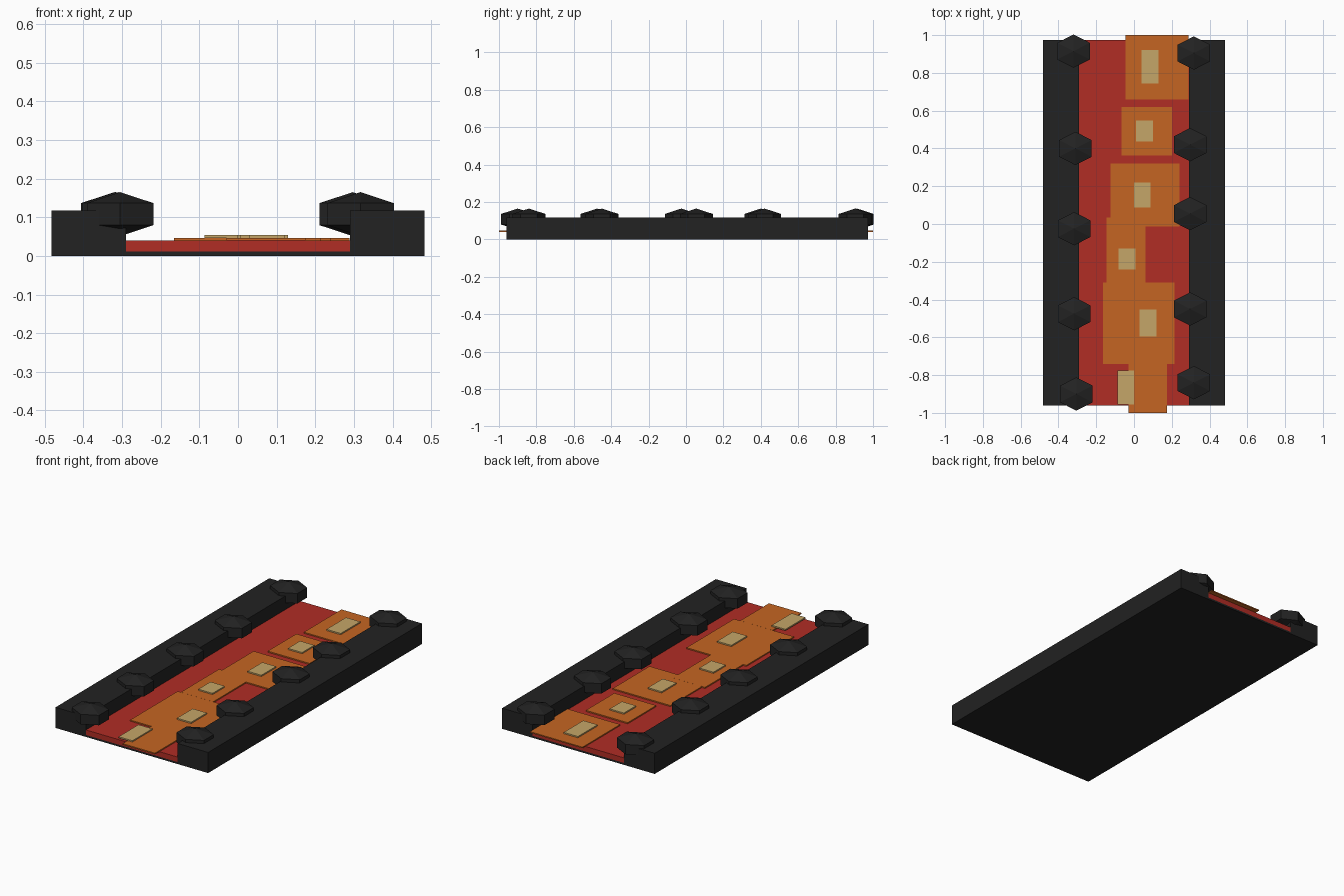
import bpy
import bmesh
from mathutils import Matrix

if "Cube" in bpy.data.objects:
    bpy.data.objects.remove(bpy.data.objects["Cube"], do_unlink=True)


def material(name, rgb):
    mat = bpy.data.materials.new(name)
    mat.use_nodes = True
    mat.diffuse_color = (*rgb, 1)
    mat.node_tree.nodes["Principled BSDF"].inputs["Base Color"].default_value = (*rgb, 1)
    return mat


charcoal = material("charcoal", (0.016, 0.016, 0.016))
red = material("molten red", (0.44, 0.026, 0.018))
orange = material("hot orange", (0.56, 0.13, 0.016))
tan = material("pale tan", (0.56, 0.38, 0.14))


def finish(name, bm, mat):
    mesh = bpy.data.meshes.new(name)
    bm.to_mesh(mesh)
    bm.free()
    mesh.materials.append(mat)
    obj = bpy.data.objects.new(name, mesh)
    bpy.context.collection.objects.link(obj)
    return obj


def box(name, x0, x1, y0, y1, z0, z1, mat):
    bm = bmesh.new()
    size = (x1 - x0, y1 - y0, z1 - z0)
    middle = ((x0 + x1) / 2, (y0 + y1) / 2, (z0 + z1) / 2)
    bmesh.ops.create_cube(bm, size=1, matrix=Matrix.Translation(middle) @ Matrix.Diagonal((*size, 1)))
    return finish(name, bm, mat)


def rock(name, x, y):
    # Six-sided boulder with a vertical band and shallow pointed caps
    bm = bmesh.new()
    place = Matrix.Translation((x, y, 0.108)) @ Matrix.Diagonal((0.115, 0.102, 0.057, 1))
    bmesh.ops.create_uvsphere(bm, u_segments=6, v_segments=3, radius=1, matrix=place)
    return finish(name, bm, charcoal)


# Base, channel bed and the two banks
FRONT, BACK, INNER, OUTER = -0.96, 0.973, 0.29, 0.483
box("base", -OUTER, OUTER, FRONT, BACK, 0, 0.011, charcoal)
box("channel_bed", -INNER, INNER, FRONT, BACK, 0.011, 0.04, red)
box("right_bank", -OUTER, -INNER, FRONT, BACK, 0.011, 0.118, charcoal)
box("left_bank", INNER, OUTER, FRONT, BACK, 0.011, 0.118, charcoal)

# Thin orange slabs along the channel: x0, x1, y0, y1
slabs = [
    (-0.045, 0.288, 0.66, 1.0),
    (-0.065, 0.2, 0.362, 0.62),
    (-0.125, 0.24, -0.013, 0.32),
    (-0.145, 0.06, -0.31, 0.035),
    (-0.165, 0.214, -0.74, -0.31),
    (-0.03, 0.175, -1.0, -0.74),
]
for i, slab in enumerate(slabs):
    box(f"orange_slab_{i + 1}", *slab, 0.04, 0.0465 + 0.0003 * (i % 2), orange)

# Small pale tiles on top of the slabs: x0, x1, y0, y1
tiles = [
    (0.04, 0.13, 0.743, 0.92),
    (0.01, 0.1, 0.437, 0.547),
    (0.0, 0.087, 0.087, 0.22),
    (-0.083, 0.007, -0.24, -0.13),
    (0.03, 0.12, -0.595, -0.453),
    (-0.087, 0.0, -0.955, -0.775),
]
for i, tile in enumerate(tiles):
    box(f"pale_tile_{i + 1}", *tile, 0.046, 0.054, tan)

# Boulders along both banks
right_rocks = [(-0.32, 0.915), (-0.31, 0.4), (-0.317, -0.025), (-0.317, -0.475), (-0.305, -0.9)]
left_rocks = [(0.317, 0.905), (0.297, 0.42), (0.297, 0.055), (0.297, -0.45), (0.317, -0.84)]
for side, spots in (("right", right_rocks), ("left", left_rocks)):
    for i, (x, y) in enumerate(spots):
        rock(f"{side}_rock_{i + 1}", x, y)
